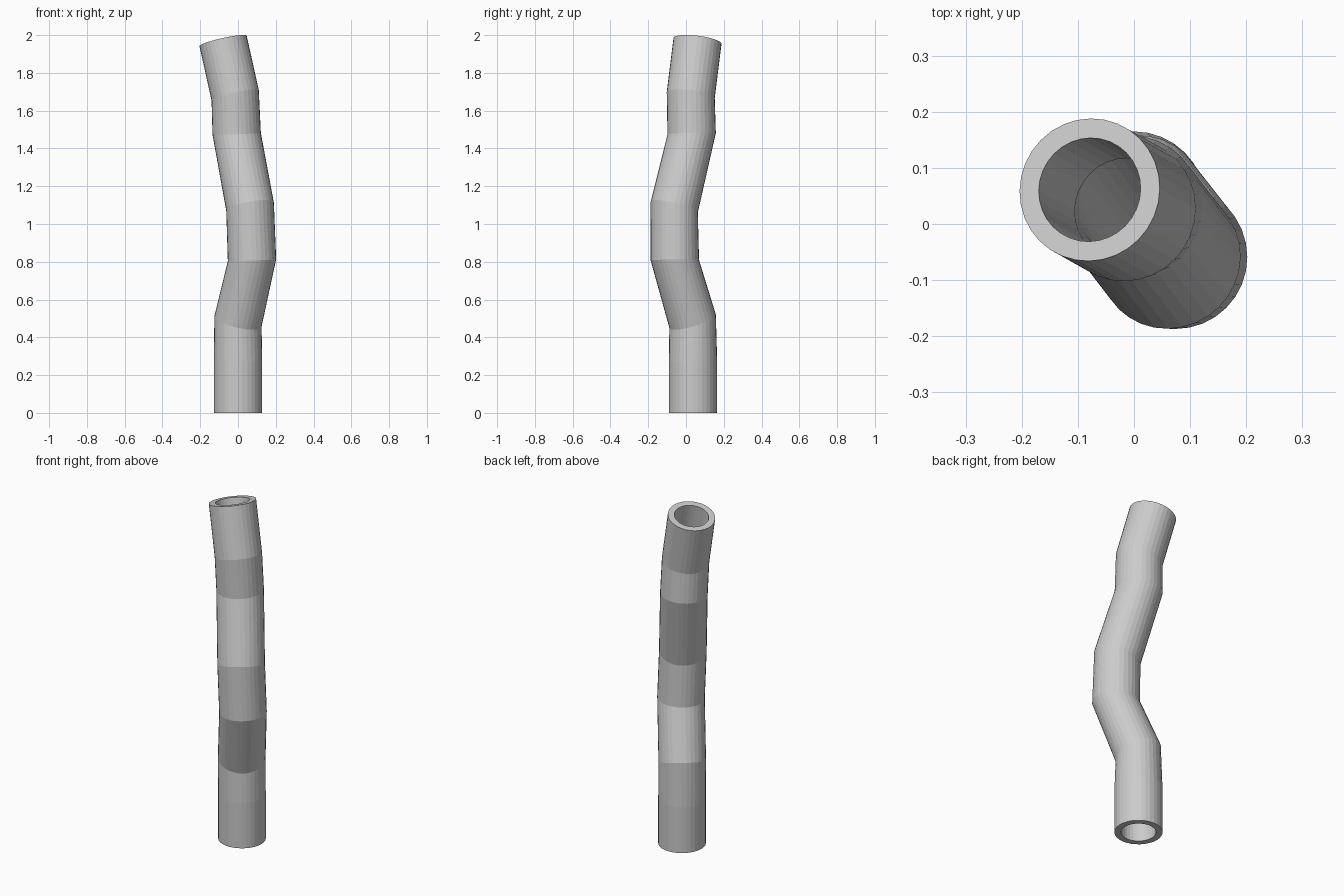
import bpy, bmesh
from math import sin, cos, tau
from mathutils import Vector

if "Cube" in bpy.data.objects:
    bpy.data.objects.remove(bpy.data.objects["Cube"])

SIDES = 32
OUTER, INNER = 0.128, 0.093

# Centre line of the crooked pipe, bottom to top
path = [Vector(p) for p in (
    (0.0, 0.037, 0.0), (0.0, 0.037, 0.27), (0.0, 0.035, 0.485),
    (0.074, -0.059, 0.808), (0.064, -0.062, 1.09), (-0.007, 0.030, 1.478),
    (-0.015, 0.025, 1.682), (-0.079, 0.061, 1.969))]


def ring(bm, i, radius):
    """Circle of vertices at path point i, square to the next segment."""
    j = min(i, len(path) - 2)
    turn = Vector((0, 0, 1)).rotation_difference(path[j + 1] - path[j])
    return [bm.verts.new(path[i] + turn @ Vector(
        (radius * cos(tau * k / SIDES), radius * sin(tau * k / SIDES), 0)))
        for k in range(SIDES)]


def bridge(bm, a, b):
    for k in range(SIDES):
        n = (k + 1) % SIDES
        bm.faces.new((a[k], a[n], b[n], b[k]))


bm = bmesh.new()
# Outer wall going up, inner wall coming back down, then closed at both rims
loops = [ring(bm, i, OUTER) for i in range(len(path))]
loops += [ring(bm, i, INNER) for i in reversed(range(len(path)))]
for a, b in zip(loops, loops[1:] + loops[:1]):
    bridge(bm, a, b)
bmesh.ops.recalc_face_normals(bm, faces=bm.faces)

mesh = bpy.data.meshes.new("bent_pipe")
bm.to_mesh(mesh)
bm.free()
pipe = bpy.data.objects.new("bent_pipe", mesh)
bpy.context.collection.objects.link(pipe)
